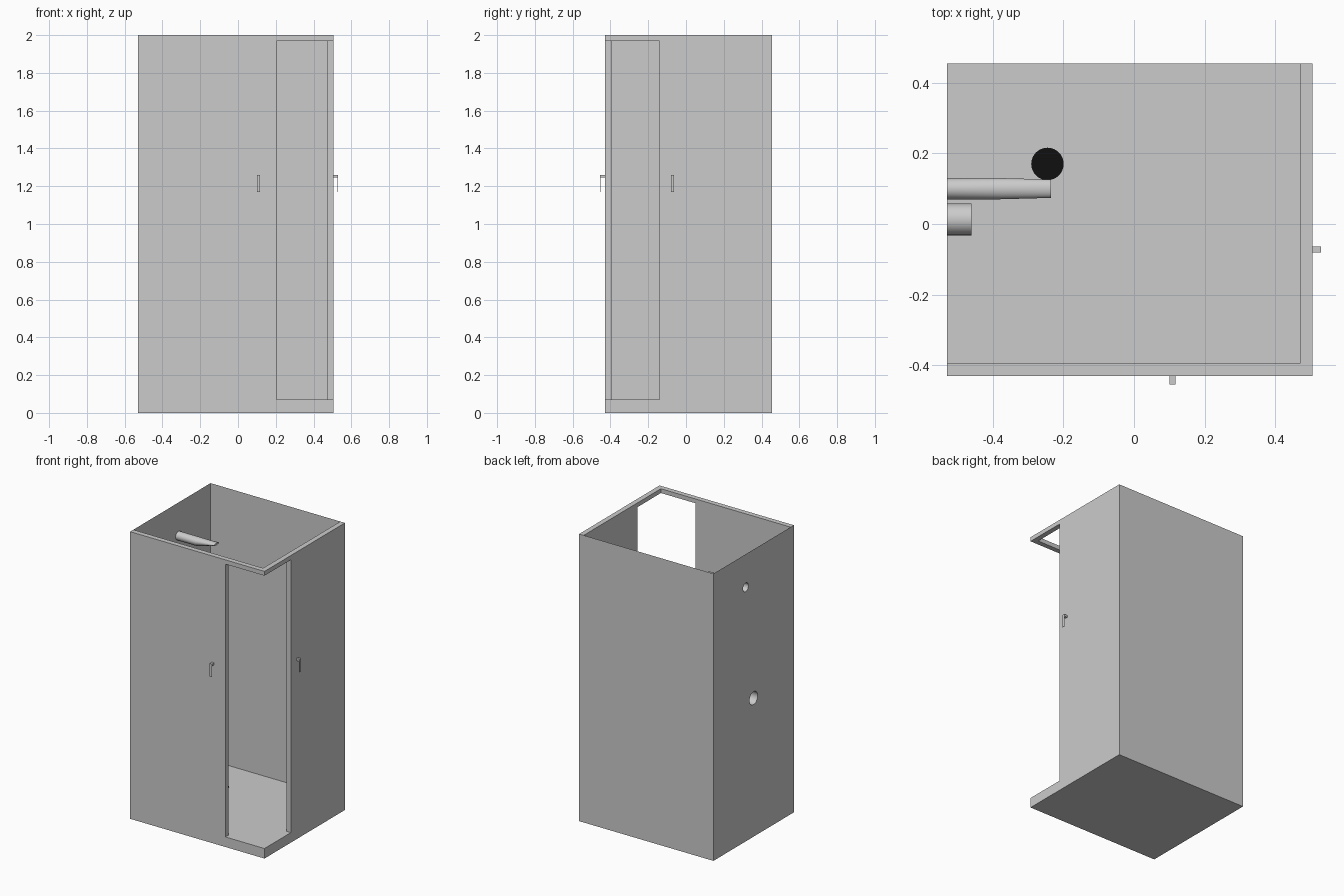
import bpy, bmesh
from math import sin, cos, tau

if "Cube" in bpy.data.objects:
    bpy.data.objects.remove(bpy.data.objects["Cube"])

L, R, F, B = -0.53, 0.505, -0.43, 0.455    # cabin footprint
TRAY, TOP, T = 0.07, 2.0, 0.035            # tray height, cabin height, panel thickness
SIDES = 32


def finish(name, bm, smooth=False):
    bmesh.ops.recalc_face_normals(bm, faces=bm.faces)
    me = bpy.data.meshes.new(name)
    bm.to_mesh(me)
    bm.free()
    ob = bpy.data.objects.new(name, me)
    bpy.context.collection.objects.link(ob)
    if smooth:
        bpy.ops.object.select_all(action='DESELECT')
        ob.select_set(True)
        bpy.context.view_layer.objects.active = ob
        bpy.ops.object.shade_smooth_by_angle(angle=0.6)
    return ob


def prism(name, outline, to3d, a, b):
    """Extrude a 2D outline between depths a and b."""
    bm = bmesh.new()
    lo = [bm.verts.new(to3d(u, v, a)) for u, v in outline]
    hi = [bm.verts.new(to3d(u, v, b)) for u, v in outline]
    bm.faces.new(lo)
    bm.faces.new(hi)
    n = len(outline)
    for i in range(n):
        bm.faces.new((lo[i], lo[(i + 1) % n], hi[(i + 1) % n], hi[i]))
    return finish(name, bm)


def box(name, x0, x1, y0, y1, z0, z1):
    return prism(name, [(x0, y0), (x1, y0), (x1, y1), (x0, y1)],
                 lambda u, v, d: (u, v, d), z0, z1)


def ring(x, y, z, ry, rz):
    return [(x, y + ry * cos(tau * i / SIDES), z + rz * sin(tau * i / SIDES))
            for i in range(SIDES)]


def loft(name, rings):
    """Tube open at the wall and capped at its inner end."""
    bm = bmesh.new()
    loops = [[bm.verts.new(p) for p in r] for r in rings]
    for a, b in zip(loops, loops[1:]):
        for i in range(SIDES):
            j = (i + 1) % SIDES
            bm.faces.new((a[i], a[j], b[j], b[i]))
    bm.faces.new(loops[-1])
    return finish(name, bm, True)


# tray and sliding panels with an open corner
box("shower_tray", L, R, F, B, 0, TRAY)
box("front_panel", L, 0.205, F, F + T, TRAY, TOP)
box("side_panel", R - T, R, -0.14, B, TRAY, TOP)

# header rail around the open corner
prism("corner_header",
      [(0.205, F), (R, F), (R, -0.14), (R - T, -0.14), (R - T, F + T), (0.205, F + T)],
      lambda u, v, d: (u, v, d), 1.97, TOP)

# thin back wall
bm = bmesh.new()
bm.faces.new([bm.verts.new(p) for p in
              ((L, B, TRAY), (R, B, TRAY), (R, B, TOP), (L, B, TOP))])
finish("back_wall", bm)

# thin left wall with the two pipe openings
spout = ring(L, 0.1, 1.77, 0.03, 0.03)
mixer = ring(L, 0.013, 0.965, 0.045, 0.045)
bm = bmesh.new()
border = [(L, F, TRAY), (L, B, TRAY), (L, B, TOP), (L, F, TOP)]
for pts in (border, spout, mixer):
    vs = [bm.verts.new(p) for p in pts]
    for i in range(len(vs)):
        bm.edges.new((vs[i], vs[(i + 1) % len(vs)]))
bmesh.ops.triangle_fill(bm, use_beauty=True, use_dissolve=False,
                        edges=bm.edges[:], normal=(1, 0, 0))
finish("left_wall", bm)

# water spout flattening to its tip, and the round mixer tap
loft("shower_spout", [spout, ring(-0.38, 0.1, 1.77, 0.03, 0.03),
                      ring(-0.235, 0.1, 1.79, 0.026, 0.007)])
loft("mixer_tap", [mixer, ring(-0.46, 0.013, 0.965, 0.045, 0.045)])

# black floor drain
drain = prism("floor_drain",
              [(-0.245 + 0.046 * cos(tau * i / SIDES), 0.17 + 0.046 * sin(tau * i / SIDES))
               for i in range(SIDES)],
              lambda u, v, d: (u, v, d), TRAY, TRAY + 0.002)
black = bpy.data.materials.new("black")
black.diffuse_color = (0.005, 0.005, 0.005, 1)
black.use_nodes = True
black.node_tree.nodes["Principled BSDF"].inputs["Base Color"].default_value = black.diffuse_color
drain.data.materials.append(black)

# hooked door handles: (distance out from panel, height)
hook = [(0, 1.245), (0.022, 1.245), (0.022, 1.17), (0.025, 1.17), (0.025, 1.26), (0, 1.26)]
prism("front_handle", hook, lambda u, v, d: (d, F - u, v), 0.1, 0.117)
prism("side_handle", hook, lambda u, v, d: (R + u, d, v), -0.08, -0.063)
